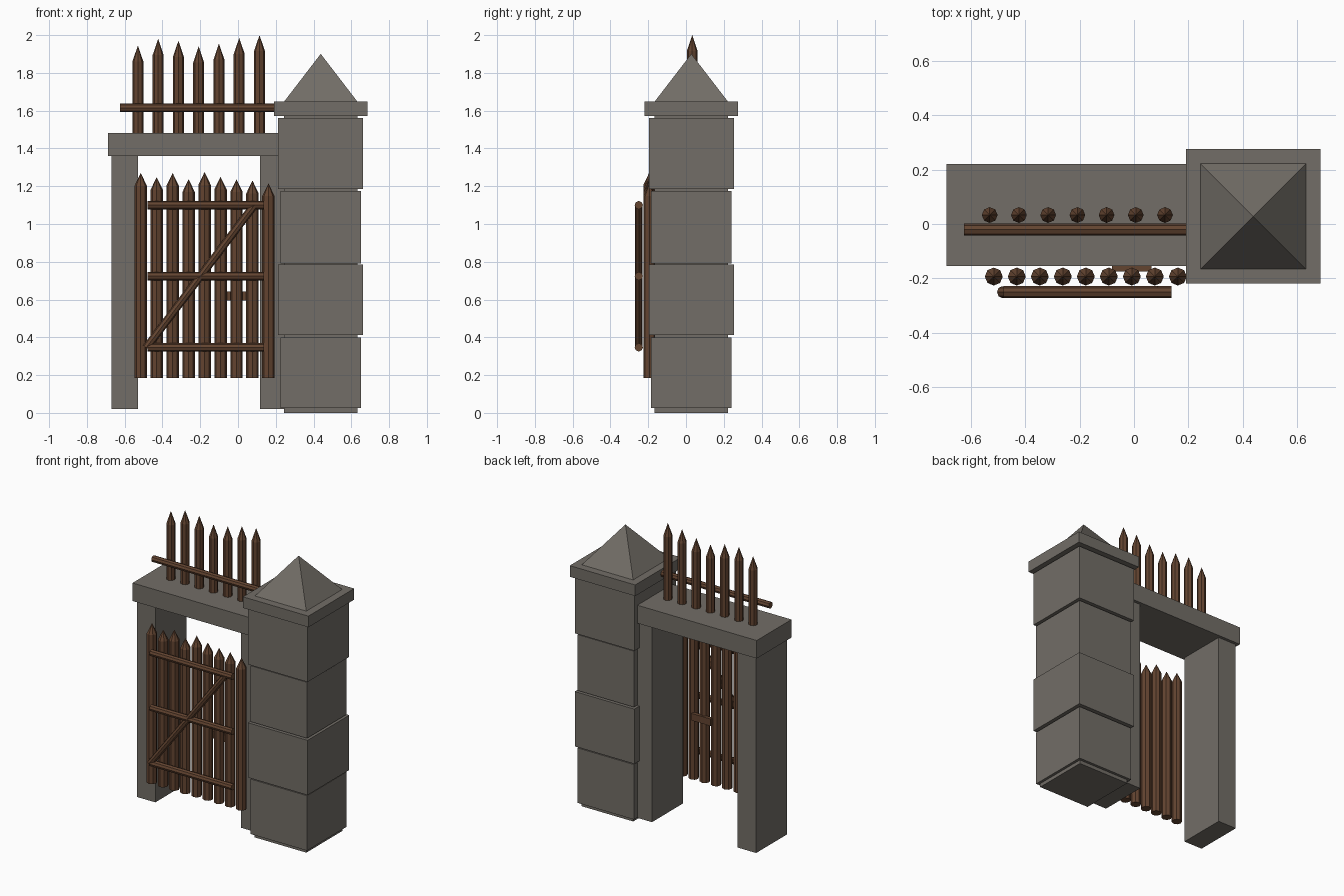
import bpy
import bmesh
from mathutils import Vector

if "Cube" in bpy.data.objects:
    bpy.data.objects.remove(bpy.data.objects["Cube"])


def material(name, rgb):
    mat = bpy.data.materials.new(name)
    mat.use_nodes = True
    mat.diffuse_color = (*rgb, 1)
    mat.node_tree.nodes["Principled BSDF"].inputs["Base Color"].default_value = (*rgb, 1)
    return mat


STONE = material("grey stone", (0.17, 0.155, 0.135))
WOOD = material("brown wood", (0.125, 0.058, 0.03))


def finish(name, bm, mat):
    bmesh.ops.recalc_face_normals(bm, faces=bm.faces)
    mesh = bpy.data.meshes.new(name)
    bm.to_mesh(mesh)
    bm.free()
    mesh.materials.append(mat)
    obj = bpy.data.objects.new(name, mesh)
    bpy.context.collection.objects.link(obj)
    return obj


def box(name, xs, ys, zs, mat):
    bm = bmesh.new()
    bmesh.ops.create_cube(bm, size=1)
    for v in bm.verts:
        v.co = [(a + b) / 2 + c * (b - a) for c, (a, b) in zip(v.co, (xs, ys, zs))]
    return finish(name, bm, mat)


def pole(name, start, end, radius, tip=0):
    """Eight-sided pole from start to end, with an optional pointed tip."""
    start, end = Vector(start), Vector(end)
    axis = end - start
    turn = axis.to_track_quat("Z", "Y")
    bm = bmesh.new()
    bmesh.ops.create_cone(bm, cap_ends=True, segments=8, radius1=radius,
                          radius2=radius, depth=axis.length - tip)
    for v in bm.verts:
        v.co.z += (axis.length - tip) / 2
    if tip:
        top = max(bm.faces, key=lambda f: f.calc_center_median().z)
        bmesh.ops.poke(bm, faces=[top])
        max(bm.verts, key=lambda v: v.co.z - v.co.xy.length).co.z += tip
    for v in bm.verts:
        v.co = start + turn @ v.co
    return finish(name, bm, WOOD)


# Stone tower: core, stacked blocks, cap slab and pyramid roof
CX, CY = 0.438, 0.028


def tower_box(name, half, low, high):
    return box(name, (CX - half, CX + half), (CY - half, CY + half), (low, high), STONE)


tower_box("tower_core", 0.195, 0, 1.6)
courses = [(0.213, 0.025, 0.4), (0.225, 0.412, 0.786),
           (0.213, 0.792, 1.174), (0.225, 1.184, 1.56)]
for i, (half, low, high) in enumerate(courses):
    tower_box(f"tower_block_{i + 1}", half, low, high)
tower_box("tower_cap", 0.247, 1.572, 1.648)
roof = bmesh.new()
bmesh.ops.create_cone(roof, cap_ends=True, segments=4, radius1=0.196 * 2 ** 0.5,
                      radius2=0, depth=0.255)
bmesh.ops.rotate(roof, verts=roof.verts,
                 matrix=Vector((1, 0, 0)).rotation_difference(Vector((1, 1, 0))).to_matrix())
bmesh.ops.translate(roof, verts=roof.verts, vec=(CX, CY, 1.773))
finish("tower_roof", roof, STONE)

# Gateway: two posts and a lintel
for name, x in (("right_post", -0.67), ("left_post", 0.117)):
    box(name, (x, x + 0.14), (-0.135, 0.2), (0.02, 1.37), STONE)
box("lintel", (-0.688, 0.275), (-0.155, 0.22), (1.36, 1.483), STONE)

# Spikes above the lintel
for i, top in enumerate((1.945, 1.98, 1.97, 1.94, 1.955, 1.985, 2.0)):
    x = -0.53 + i * 0.1073
    pole(f"spike_{i + 1}", (x, 0.033, 1.42), (x, 0.033, top), 0.029, 0.085)
pole("spike_rail", (-0.625, -0.021, 1.615), (0.25, -0.021, 1.615), 0.022)

# Gate pickets
for i, top in enumerate((1.27, 1.248, 1.27, 1.237, 1.275, 1.25, 1.237, 1.23, 1.215)):
    x = -0.515 + i * 0.0845
    pole(f"gate_picket_{i + 1}", (x, -0.193, 0.185), (x, -0.193, top), 0.033, 0.068)

# Gate rails, brace and latch
for i, z in enumerate((0.347, 0.724, 1.1)):
    pole(f"gate_rail_{i + 1}", (-0.48, -0.25, z), (0.138, -0.25, z), 0.022)
pole("gate_brace", (-0.486, -0.25, 0.345), (0.09, -0.25, 1.105), 0.021)
box("gate_latch", (-0.08, 0.065), (-0.175, -0.15), (0.595, 0.643), WOOD)
